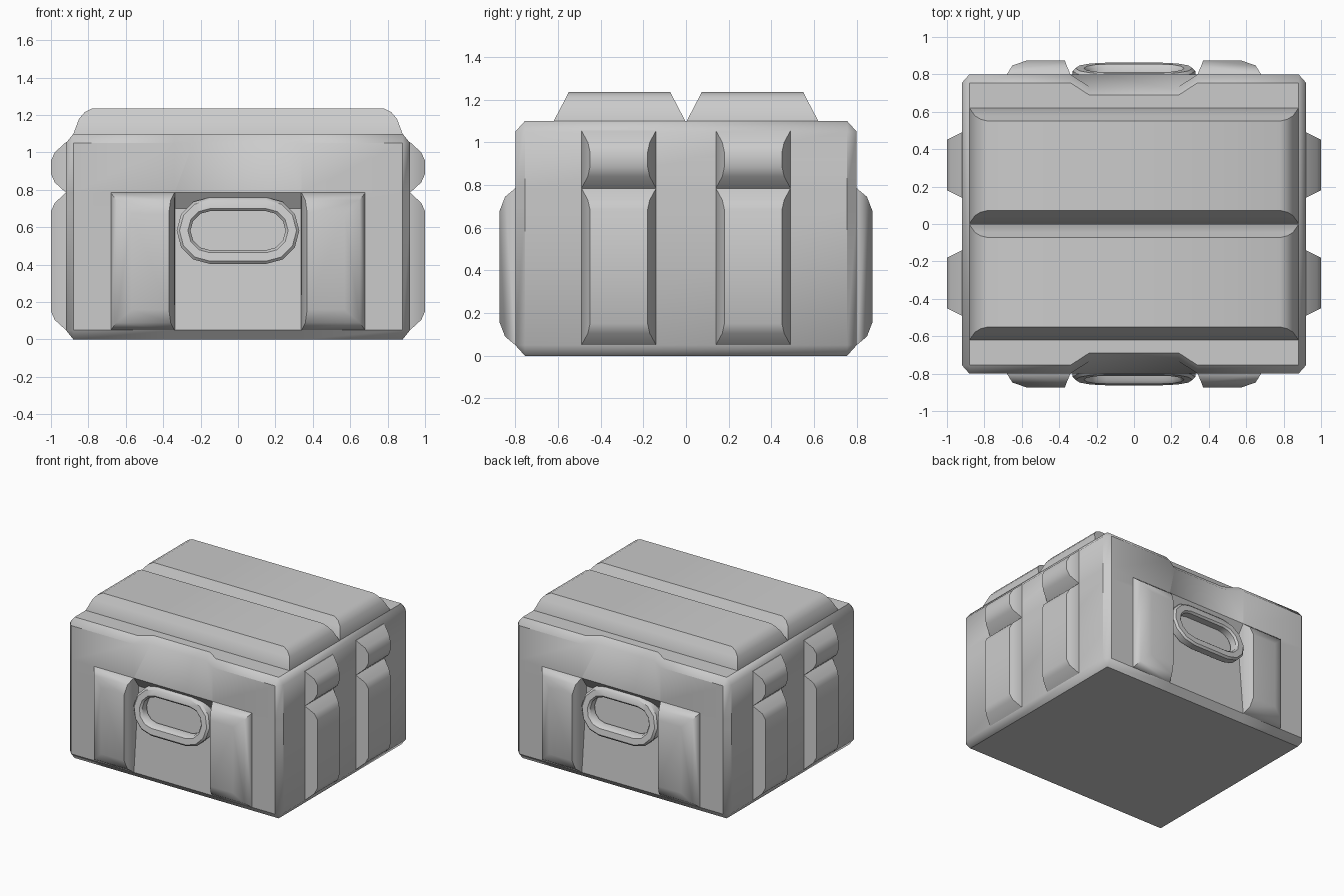
import bpy, bmesh, math

if "Cube" in bpy.data.objects:
    bpy.data.objects.remove(bpy.data.objects["Cube"])

SIGNS = (1, -1)


def skin(name, loops, cyclic=False):
    """Join equal-length point loops into a mesh, capped unless cyclic."""
    bm = bmesh.new()
    rings = [[bm.verts.new(p) for p in loop] for loop in loops]
    n = len(rings[0])
    pairs = list(zip(rings, rings[1:]))
    if cyclic:
        pairs.append((rings[-1], rings[0]))
    else:
        bm.faces.new(rings[0])
        bm.faces.new(rings[-1])
    for a, b in pairs:
        for i in range(n):
            j = (i + 1) % n
            bm.faces.new((a[i], a[j], b[j], b[i]))
    bmesh.ops.remove_doubles(bm, verts=bm.verts, dist=0.0005)
    bmesh.ops.recalc_face_normals(bm, faces=bm.faces)
    me = bpy.data.meshes.new(name)
    bm.to_mesh(me)
    bm.free()
    ob = bpy.data.objects.new(name, me)
    bpy.context.collection.objects.link(ob)
    bpy.ops.object.select_all(action='DESELECT')
    ob.select_set(True)
    bpy.context.view_layer.objects.active = ob
    bpy.ops.object.shade_smooth_by_angle(angle=math.radians(40))
    return ob


def pad(name, u0, u1, v0, v1, levels, place):
    """Raised pad: levels are (height, inset u0, inset u1, inset v)."""
    loops = []
    for h, a, b, c in levels:
        rect = ((u0 + a, v0 + c), (u1 - b, v0 + c),
                (u1 - b, v1 - c), (u0 + a, v1 - c))
        loops.append([place(u, v, h) for u, v in rect])
    return skin(name, loops)


# Chamfered case with a notch at the top and a sloped recess front and back
def case_loop(z, inset, notch_x, recess):
    cx, cy = 0.88, 0.755
    x, y = (cx, cy) if inset else (0.92, 0.80)
    front = [(-cx, -y), (-0.34, -y), (-notch_x, -y + recess),
             (notch_x, -y + recess), (0.34, -y), (cx, -y), (x, -cy)]
    half = front[:]
    back = [(-px, -py) for px, py in half]
    return [(px, py, z) for px, py in half + [(x, cy)] + back + [(-x, -cy)]]


skin("case_body", [
    case_loop(0.0, True, 0.338, 0.0),
    case_loop(0.05, False, 0.338, 0.0),
    case_loop(0.70, False, 0.338, 0.06),
    case_loop(0.785, False, 0.338, 0.0),
    case_loop(1.05, False, 0.24, 0.065),
    case_loop(1.10, True, 0.24, 0.065)])

# Two long raised bars on the lid
LID = [(-0.05, 0, 0, 0), (0, 0, 0, 0), (0.08, 0.042, 0.042, 0.03),
       (0.115, 0.06, 0.06, 0.06), (0.135, 0.07, 0.07, 0.10)]
for s in SIGNS:
    pad("lid_bar", 0.003, 0.62, -0.88, 0.88, LID,
        lambda u, v, h: (v, s * u, 1.10 + h))

# Paired ribs on both sides, each split into lower and upper pieces
RIB = [(-0.03, 0, 0, 0), (0, 0, 0, 0), (0.06, 0.03, 0.03, 0.055),
       (0.08, 0.04, 0.04, 0.10)]
for sx in SIGNS:
    for sy in SIGNS:
        for label, z0, z1 in (("lower", 0.05, 0.785), ("upper", 0.785, 1.055)):
            pad("side_rib_" + label, 0.14, 0.49, z0, z1, RIB,
                lambda u, v, h: (sx * (0.92 + h), sy * u, v))

# Rounded pads either side of the handle, front and back
PAD = [(-0.07, 0, 0, 0), (0, 0, 0, 0), (0.048, 0.02, 0.03, 0.04),
       (0.075, 0.03, 0.11, 0.11)]
for sx in SIGNS:
    for sy in SIGNS:
        pad("handle_side_pad", 0.34, 0.68, 0.05, 0.785, PAD,
            lambda u, v, h: (sx * u, sy * (0.80 + h), v))


# Tilted oval handles
def oval(r, depth, s, seg=6):
    pts = []
    for side in SIGNS:
        for i in range(seg + 1):
            a = math.pi * i / seg - math.pi / 2
            x = side * (0.15 + r * math.cos(a))
            dz = side * r * math.sin(a)
            pts.append((x, s * (0.833 - depth - dz * 0.18), 0.582 + dz))
    return pts


for s in SIGNS:
    skin("handle", [oval(r, d, s) for r, d in (
        (0.178, 0.07), (0.178, 0.015), (0.163, 0.0),
        (0.118, 0.0), (0.104, 0.015), (0.104, 0.07))], cyclic=True)
